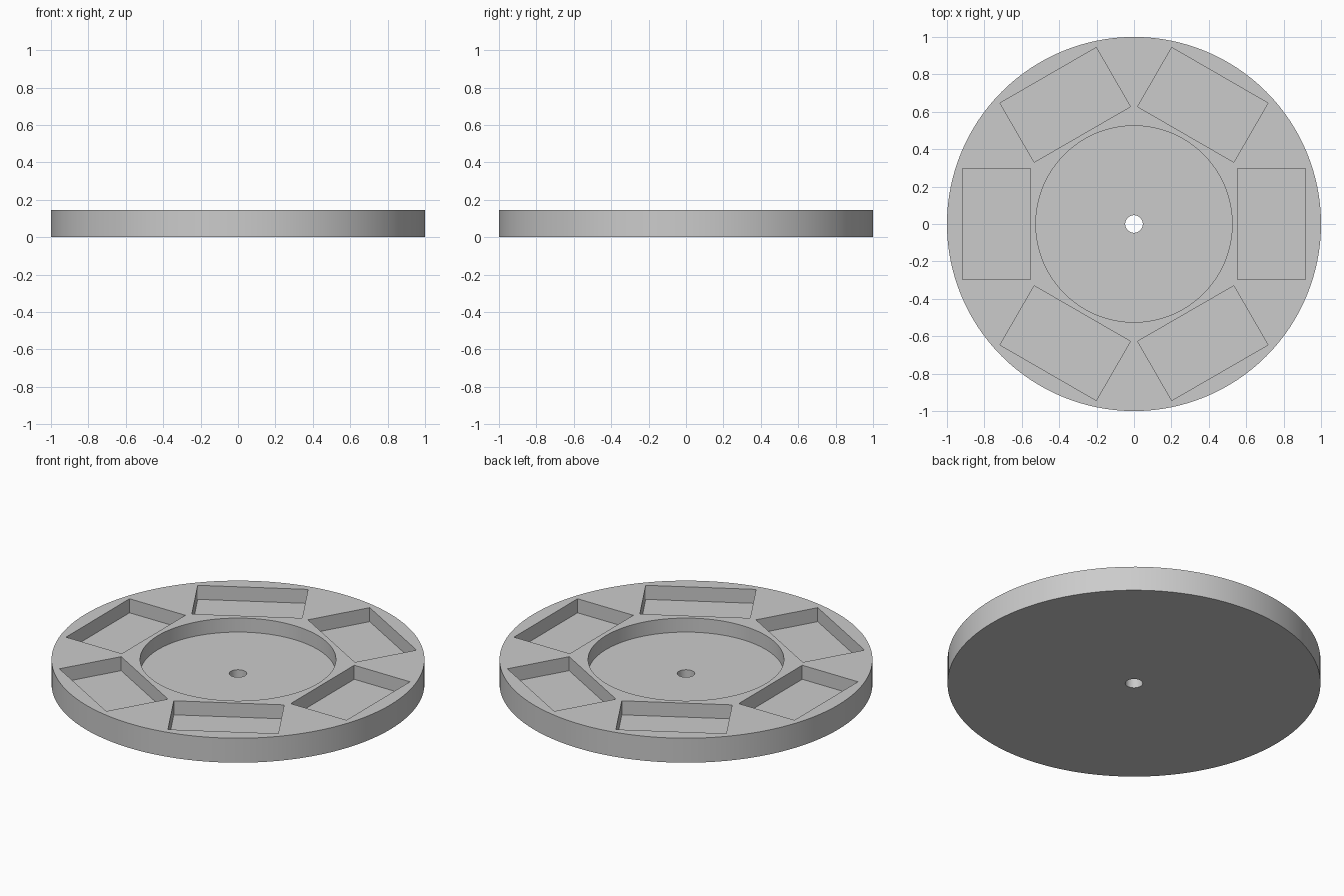
import bpy, bmesh
from math import pi, radians
from mathutils import Matrix, Vector

default = bpy.data.objects.get("Cube")
if default:
    bpy.data.objects.remove(default, do_unlink=True)

HEIGHT, FLOOR = 0.145, 0.062
SEGMENTS = 128

grey = bpy.data.materials.new("light grey")
grey.use_nodes = True
colour = (0.6, 0.6, 0.6, 1)
grey.diffuse_color = colour
grey.node_tree.nodes["Principled BSDF"].inputs["Base Color"].default_value = colour


def make_object(name, bm):
    bmesh.ops.recalc_face_normals(bm, faces=bm.faces)
    mesh = bpy.data.meshes.new(name)
    bm.to_mesh(mesh)
    bm.free()
    mesh.materials.append(grey)
    obj = bpy.data.objects.new(name, mesh)
    bpy.context.collection.objects.link(obj)
    return obj


# Round tray: closed profile with central recess and through hole, spun about z
profile = [(0.047, 0), (1, 0), (1, HEIGHT), (0.525, HEIGHT), (0.525, FLOOR), (0.047, FLOOR)]
bm = bmesh.new()
verts = [bm.verts.new((r, 0, z)) for r, z in profile]
edges = [bm.edges.new((verts[i - 1], verts[i])) for i in range(len(verts))]
bmesh.ops.spin(bm, geom=verts + edges, cent=(0, 0, 0), axis=(0, 0, 1),
               angle=2 * pi, steps=SEGMENTS, use_merge=True)
bmesh.ops.remove_doubles(bm, verts=bm.verts, dist=0.0001)
tray = make_object("round_tray", bm)

# Six rectangular pockets around the rim
bm = bmesh.new()
size = Matrix.Diagonal((0.365, 0.594, 0.2, 1))
place = Matrix.Translation(Vector((0.7355, 0, FLOOR + 0.1)))
for i in range(6):
    turn = Matrix.Rotation(radians(60 * i), 4, "Z")
    bmesh.ops.create_cube(bm, size=1, matrix=turn @ place @ size)
cutter = make_object("pocket_cutter", bm)
cutter.hide_render = True

cut = tray.modifiers.new("pockets", "BOOLEAN")
cut.operation = "DIFFERENCE"
cut.solver = "EXACT"
cut.object = cutter

bpy.ops.object.select_all(action="DESELECT")
tray.select_set(True)
bpy.context.view_layer.objects.active = tray
bpy.ops.object.modifier_apply(modifier=cut.name)
bpy.data.objects.remove(cutter, do_unlink=True)
bpy.ops.object.shade_smooth_by_angle(angle=radians(30))
